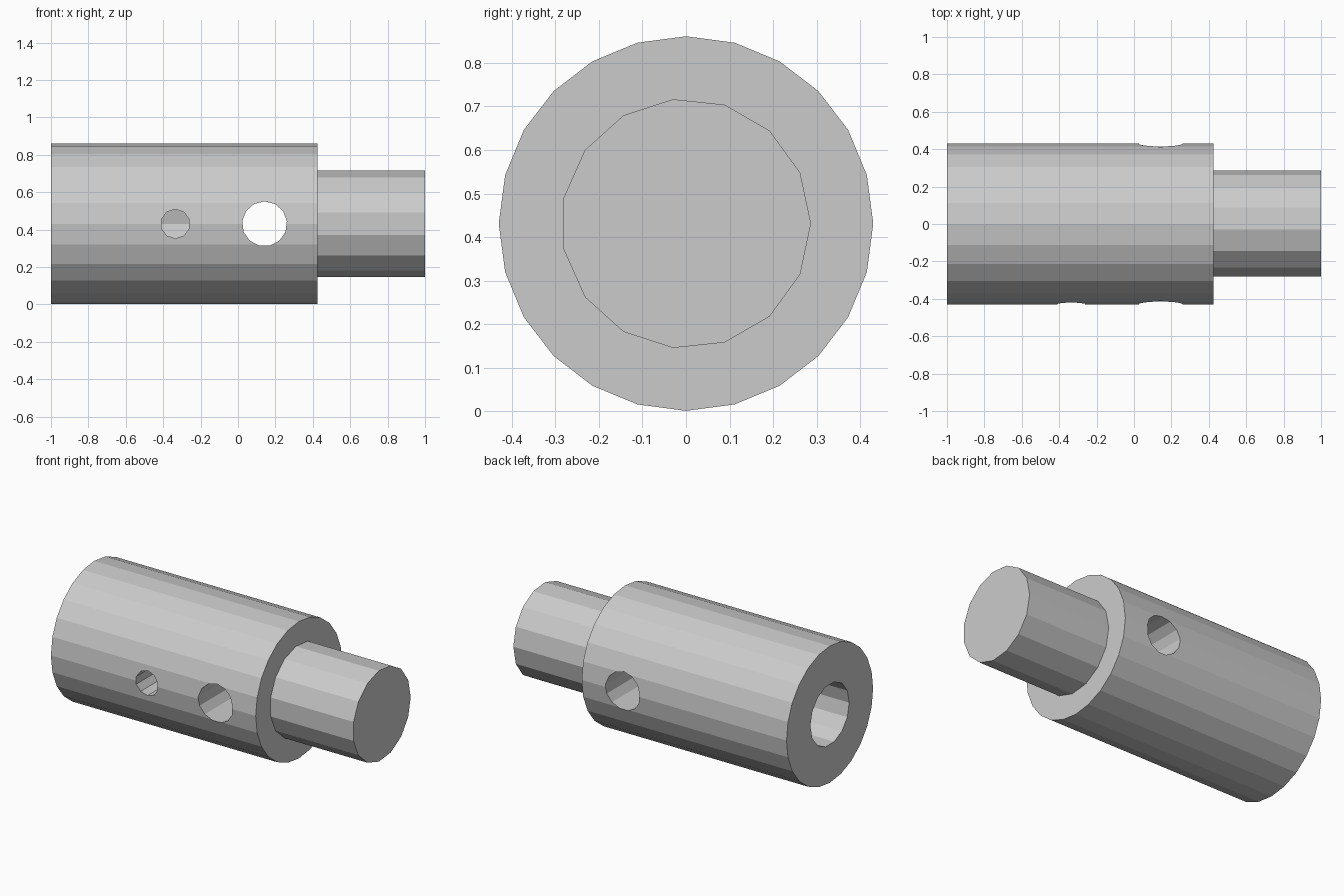
import bpy
from math import pi

if "Cube" in bpy.data.objects:
    bpy.data.objects.remove(bpy.data.objects["Cube"])

AXIS_Z = 0.431


def cylinder(name, axis, radius, start, end, sides, across=0.0):
    """Cylinder along x or y from start to end; across is its x for y-axis ones."""
    mid = (start + end) / 2
    if axis == 'x':
        loc, rot = (mid, 0, AXIS_Z), (0, pi / 2, 0)
    else:
        loc, rot = (across, mid, AXIS_Z), (pi / 2, 0, 0)
    bpy.ops.mesh.primitive_cylinder_add(
        vertices=sides, radius=radius, depth=end - start, location=loc, rotation=rot)
    obj = bpy.context.object
    obj.name = name
    bpy.ops.object.transform_apply(location=True, rotation=True, scale=True)
    return obj


def combine(target, other, operation):
    """Apply a boolean and remove the helper."""
    bpy.ops.object.select_all(action='DESELECT')
    bpy.context.view_layer.objects.active = target
    target.select_set(True)
    mod = target.modifiers.new(other.name, 'BOOLEAN')
    mod.operation = operation
    mod.solver = 'EXACT'
    mod.object = other
    bpy.ops.object.modifier_apply(modifier=mod.name)
    bpy.data.objects.remove(other, do_unlink=True)


# Sleeve with the narrower solid spigot
body = cylinder("stepped_shaft", 'x', 0.43, -1.0, 0.424, 24)
combine(body, cylinder("spigot", 'x', 0.287, 0.3, 1.0, 15), 'UNION')

# Blind bore in the sleeve end
combine(body, cylinder("bore", 'x', 0.193, -1.2, -0.12, 14), 'DIFFERENCE')

# Set screw hole, front side only, reaching the bore
combine(body, cylinder("screw_hole", 'y', 0.078, -0.6, -0.02, 10, -0.335), 'DIFFERENCE')

# Cross pin hole right through
combine(body, cylinder("pin_hole", 'y', 0.12, -0.6, 0.6, 13, 0.142), 'DIFFERENCE')
